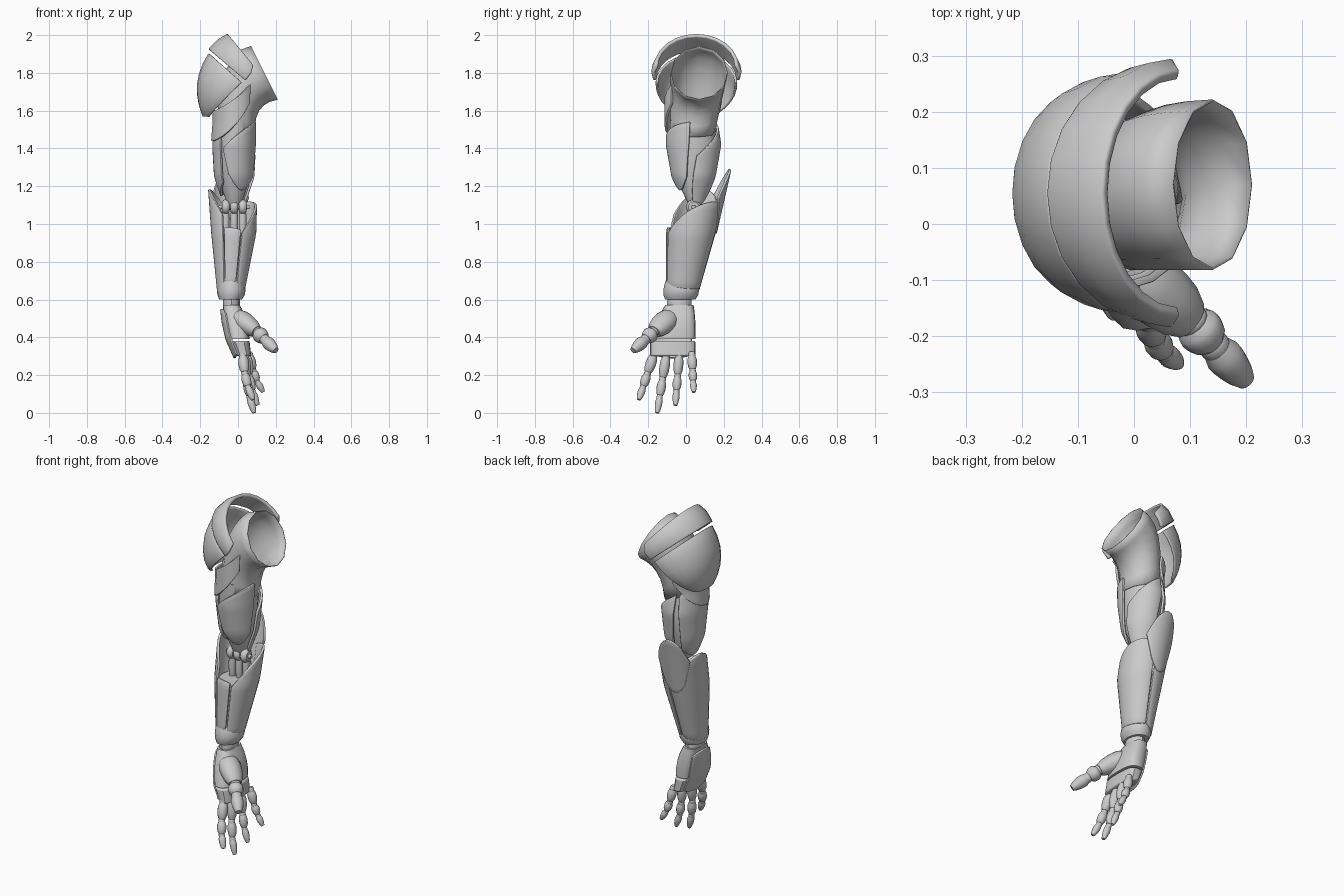
import bpy, bmesh
from math import sin, cos, pi, tau, radians, copysign
from mathutils import Vector

if "Cube" in bpy.data.objects:
    bpy.data.objects.remove(bpy.data.objects["Cube"])

grey = bpy.data.materials.new("plain_grey")
grey.use_nodes = True
tone = (0.6, 0.6, 0.6, 1)
grey.diffuse_color = tone
grey.node_tree.nodes["Principled BSDF"].inputs["Base Color"].default_value = tone


def skin(name, rows, closed=False, caps=False, thickness=0, bevel=0):
    """Skin rows of points into a smooth part, optionally closed round and capped."""
    mesh_builder = bmesh.new()
    verts = [[mesh_builder.verts.new(point) for point in row] for row in rows]
    count = len(rows[0])
    for lower, upper in zip(verts, verts[1:]):
        for i in range(count if closed else count - 1):
            j = (i + 1) % count
            mesh_builder.faces.new((lower[i], lower[j], upper[j], upper[i]))
    if caps:
        mesh_builder.faces.new(verts[0])
        mesh_builder.faces.new(verts[-1])
    bmesh.ops.recalc_face_normals(mesh_builder, faces=mesh_builder.faces)
    mesh = bpy.data.meshes.new(name)
    mesh_builder.to_mesh(mesh)
    mesh_builder.free()
    mesh.materials.append(grey)
    part = bpy.data.objects.new(name, mesh)
    bpy.context.collection.objects.link(part)
    if thickness:
        solid = part.modifiers.new("thickness", 'SOLIDIFY')
        solid.thickness, solid.offset = thickness, 0
    if bevel:
        soften = part.modifiers.new("soft_edge", 'BEVEL')
        soften.width, soften.segments = bevel, 2
        soften.limit_method, soften.angle_limit = 'ANGLE', radians(50)
    bpy.ops.object.select_all(action='DESELECT')
    part.select_set(True)
    bpy.context.view_layer.objects.active = part
    bpy.ops.object.shade_smooth_by_angle(angle=radians(35))


def blend(first, last, t):
    return [a + (b - a) * t for a, b in zip(first, last)]


def through(first, middle, last, t):
    """Smooth curve through three values, reached at the start, half way and end."""
    return (first * (1 - t) * (1 - 2 * t) + middle * 4 * t * (1 - t)
            + last * t * (2 * t - 1))


def sweep(controls, steps):
    """Blend three control tuples into a smooth series of tuples."""
    return [[through(a, b, c, i / steps) for a, b, c in zip(*controls)]
            for i in range(steps + 1)]


def ring_point(ring, turn, offset=0, power=1):
    """Ring: left x, left z, right x, right z, front y, back y. Turn runs from +x to +y."""
    left, left_z, right, right_z, front, back = ring
    across, along = (copysign(abs(v) ** power, v) for v in (cos(turn * tau), sin(turn * tau)))
    side = (1 + across) / 2
    return (left + (right - left) * side + offset * across,
            (front + back) / 2 + ((back - front) / 2 + offset) * along,
            left_z + (right_z - left_z) * side)


def level(z, left, right, front, back):
    return left, z, right, z, front, back


def loft(name, rings, sides=16, offset=0, power=1, caps=True, **finish):
    rows = [[ring_point(ring, i / sides, offset, power) for i in range(sides)] for ring in rings]
    skin(name, rows, True, caps, **finish)


def surface_point(rings, turn, z, offset):
    for low, high in zip(rings, rings[1:]):
        if z <= high[1]:
            break
    return ring_point(blend(low, high, (z - low[1]) / (high[1] - low[1])), turn, offset)


def panel(name, rings, start, end, top, bottom, taper=1, lean=0, offset=0, steps=12):
    """Armour plate on a lofted limb; top and bottom edges each curve through three heights."""
    rows = []
    for down in (i / steps for i in range(steps + 1)):
        middle = (start + end) / 2 + lean * down
        half = (end - start) / 2 * (1 + (taper - 1) * down)
        row = []
        for t in (i / steps for i in range(steps + 1)):
            high, low = through(*top, t), through(*bottom, t)
            row.append(surface_point(rings, middle + half * (2 * t - 1),
                                     high + (low - high) * down, offset))
        rows.append(row)
    skin(name, rows, thickness=0.014, bevel=0.003)


def limb(name, start, end, radius, end_radius, flat=1, sides=12, steps=5):
    """Barrel-shaped segment between two points."""
    start, end = Vector(start), Vector(end)
    axis = (end - start).normalized()
    wide = (Vector((0, 1, 0)) - axis * axis.y).normalized()
    deep = axis.cross(wide) * flat
    rows = []
    for t in (i / steps for i in range(steps + 1)):
        size = (radius + (end_radius - radius) * t) * (0.7 + 0.3 * sin(pi * t) ** 0.5)
        rows.append([start.lerp(end, t) + (wide * cos(tau * i / sides) + deep * sin(tau * i / sides)) * size
                     for i in range(sides)])
    skin(name, rows, True, True)


def digit(name, points, radius):
    """Jointed finger: a barrel for each bone, a thin joint at each knuckle."""
    bones = list(zip(points, points[1:]))
    for number, (start, end) in enumerate(bones):
        last = number == len(bones) - 1
        size = radius * (1 - number / 10)
        limb(name + "_joint", start.lerp(end, -0.15), start.lerp(end, 0.25), size * 0.75, size * 0.75)
        limb(name + "_segment", start.lerp(end, 0.12), start.lerp(end, 1 if last else 0.93),
             size * 1.05, size * (0.65 if last else 0.95))


def arc(middle_x, middle_z, end_x, end_z, half_width, steps=12):
    """Arch over the shoulder from front to back."""
    angles = [pi * (i / steps - 0.5) for i in range(steps + 1)]
    return [(end_x + (middle_x - end_x) * cos(a), 0.055 + half_width * sin(a),
             end_z + (middle_z - end_z) * cos(a)) for a in angles]


# Shoulder sleeve with an open socket
socket = (0.07, 1.94, 0.21, 1.66, -0.08, 0.22)
bend = (-0.06, 1.82, 0.11, 1.6, -0.08, 0.2)
sleeve_end = (-0.11, 1.5, 0.09, 1.46, -0.08, 0.15)
loft("shoulder_sleeve", sweep((socket, bend, sleeve_end), 6), sides=12, caps=False, thickness=0.004)

# Shoulder pad: upper band and pointed lower cap
band = (-0.05, 2, 0.08, 1.84, 0.21), (-0.1, 1.97, 0.07, 1.8, 0.23), (-0.15, 1.92, 0.04, 1.76, 0.22)
cap = (-0.15, 1.9, 0.02, 1.75, 0.21), (-0.21, 1.74, -0.08, 1.65, 0.18), (-0.18, 1.57, -0.15, 1.57, 0.08)
skin("shoulder_band", [arc(*row) for row in sweep(band, 2)], thickness=0.02, bevel=0.006)
skin("shoulder_cap", [arc(*row) for row in sweep(cap, 6)], thickness=0.014, bevel=0.004)

# Upper arm core and plates
arm = [level(1.1, -0.07, 0.03, 0, 0.09), level(1.25, -0.12, 0.08, -0.07, 0.15),
       level(1.42, -0.13, 0.09, -0.1, 0.18), level(1.55, -0.12, 0.09, -0.1, 0.16),
       level(1.75, -0.13, 0.1, -0.1, 0.2)]
loft("upper_arm_core", arm[:-1], offset=-0.014)
panel("biceps_plate", arm, 0.66, 0.99, (1.4, 1.5, 1.54), (1.27, 1.18, 1.25), taper=0.75)
panel("inner_triceps_plate", arm, 0.02, 0.3, (1.36, 1.46, 1.53), (1.13, 1.1, 1.2), lean=-0.05)
panel("outer_triceps_plate", arm, 0.32, 0.64, (1.52, 1.58, 1.44), (1.2, 1.15, 1.22))
panel("deltoid_wrap", arm, 0.28, 0.86, (1.65, 1.6, 1.74), (1.6, 1.44, 1.64), offset=0.008)

# Elbow hinge
for side in (-1, 0, 1):
    disc = Vector((side * 0.045 - 0.02, 0.04, 1.09))
    reach = Vector((0.02, 0, 0))
    limb("elbow_disc", disc - reach, disc + reach, 0.04, 0.04)
    limb("elbow_strut", disc, disc - Vector((0, 0, 0.16)), 0.02, 0.02)
limb("elbow_pin", (-0.1, 0.04, 1.09), (0.06, 0.04, 1.09), 0.015, 0.015)

# Forearm core and plates
forearm = [level(0.6, -0.1, 0.02, -0.1, 0.05), level(0.95, -0.135, 0.09, -0.1, 0.15),
           level(1.3, -0.16, 0.1, -0.02, 0.23)]
loft("forearm_core", forearm[:2], offset=-0.016)
panel("inner_forearm_plate", forearm, -0.19, 0.22, (0.95, 1.1, 1.1), (0.68, 0.66, 0.66))
panel("outer_forearm_plate", forearm, 0.23, 0.67, (0.95, 1.18, 1.05), (0.66, 0.63, 0.66))
panel("front_forearm_strip", forearm, 0.68, 0.8, (0.98, 0.98, 0.97), (0.7, 0.69, 0.7))
panel("elbow_guard", forearm, 0.14, 0.4, (1.14, 1.29, 1.15), (1.02, 0.95, 1), taper=0.6, offset=0.006)

# Wrist cuff and joint
cuff = level(0.6, -0.1, 0.02, -0.11, 0.05), level(0.65, -0.11, 0.04, -0.12, 0.07), level(0.72, -0.1, 0.02, -0.1, 0.06)
loft("wrist_cuff", sweep(cuff, 4))
wrist = Vector((-0.035, -0.035, 0.58))
limb("wrist_joint", wrist - Vector((0, 0, 0.06)), wrist + Vector((0, 0, 0.06)), 0.065, 0.065, flat=0.7)

# Palm, knuckle plate and back plate
wrist_end = level(0.57, -0.08, 0.01, -0.11, 0.04)
palm_middle = level(0.48, -0.07, 0.05, -0.16, 0.05)
palm_end = level(0.39, -0.05, 0.06, -0.19, 0.05)
knuckles = level(0.3, -0.01, 0.07, -0.19, 0.05)
loft("palm", sweep((palm_end, palm_middle, wrist_end), 4), sides=20, power=0.7)
loft("knuckle_plate", [knuckles, blend(knuckles, palm_end, 0.9)], sides=20, power=0.7, bevel=0.008)
panel("hand_back_plate", [knuckles, palm_end, palm_middle, wrist_end], 0.36, 0.64,
      (0.53, 0.55, 0.53), (0.31, 0.29, 0.31), offset=0.01)

# Four fingers fanning out from the knuckles
tip_heights = {"index": 0.07, "middle": 0, "ring": 0.04, "little": 0.11}
for order, (finger, tip_height) in enumerate(tip_heights.items()):
    knuckle = Vector((0.025 + 0.012 * order, 0.067 * order - 0.17, 0.31))
    tip = Vector((0.08 + 0.006 * order ** 2, 0.097 * order - 0.25, tip_height))
    bow = Vector((-0.012, 0, 0))
    digit(finger, [knuckle, knuckle.lerp(tip, 0.42) + bow, knuckle.lerp(tip, 0.72) + bow, tip],
          0.028 - 0.001 * order)

# Thumb
thumb_root, thumb_knuckle = Vector((-0.01, -0.08, 0.51)), Vector((0.1, -0.17, 0.43))
thumb_tip = Vector((0.2, -0.28, 0.33))
limb("thumb_base", thumb_root, thumb_knuckle, 0.07, 0.055, flat=0.85)
digit("thumb", [thumb_knuckle, thumb_knuckle.lerp(thumb_tip, 0.4), thumb_tip], 0.042)
